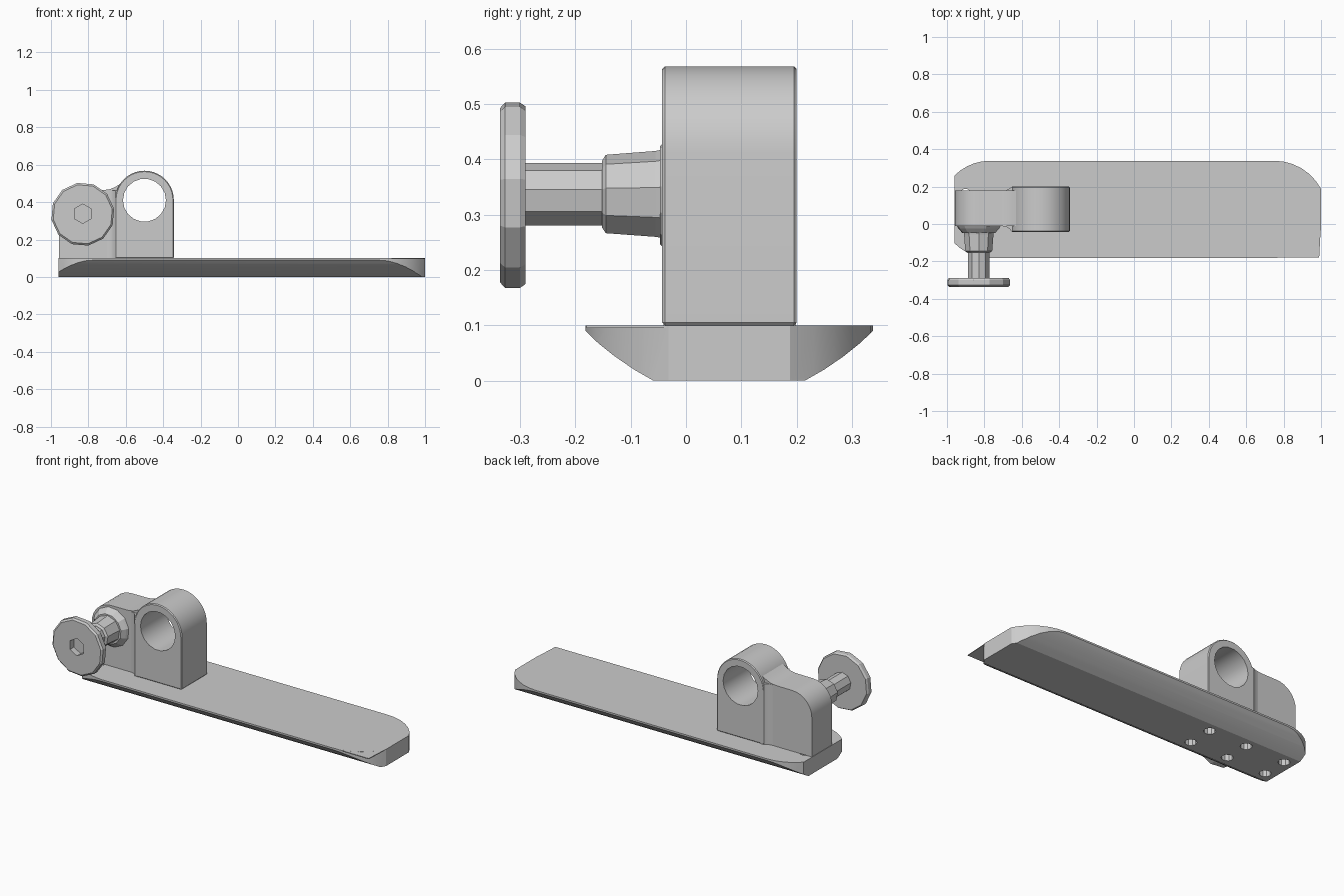
import bpy, bmesh, math
from mathutils import Vector

if "Cube" in bpy.data.objects:
    bpy.data.objects.remove(bpy.data.objects["Cube"])


def prism(name, pts, axis, a, b):
    """Extrude a closed 2D outline along an axis: x uses (y,z), y uses (x,z), z uses (x,y)."""
    place = {'x': lambda p, t: (t, p[0], p[1]),
             'y': lambda p, t: (p[0], t, p[1]),
             'z': lambda p, t: (p[0], p[1], t)}[axis]
    bm = bmesh.new()
    lo = [bm.verts.new(place(p, a)) for p in pts]
    hi = [bm.verts.new(place(p, b)) for p in pts]
    n = len(pts)
    bm.faces.new(lo)
    bm.faces.new(hi)
    for i in range(n):
        j = (i + 1) % n
        bm.faces.new((lo[i], lo[j], hi[j], hi[i]))
    return finish(name, bm)


def finish(name, bm):
    bmesh.ops.recalc_face_normals(bm, faces=bm.faces)
    me = bpy.data.meshes.new(name)
    bm.to_mesh(me)
    bm.free()
    ob = bpy.data.objects.new(name, me)
    bpy.context.collection.objects.link(ob)
    return ob


def arc(cx, cy, r, a0, a1, n):
    return [(cx + r * math.cos(math.radians(a0 + (a1 - a0) * i / n)),
             cy + r * math.sin(math.radians(a0 + (a1 - a0) * i / n))) for i in range(n + 1)]


def circle(cx, cy, r, n, start=0):
    return arc(cx, cy, r, start, start + 360, n)[:-1]


def boolean(ob, cutter, op='DIFFERENCE'):
    m = ob.modifiers.new(op.lower(), 'BOOLEAN')
    m.object, m.operation, m.solver = cutter, op, 'EXACT'
    bpy.context.view_layer.objects.active = ob
    bpy.ops.object.modifier_apply(modifier=m.name)
    bpy.data.objects.remove(cutter)


def lathe(name, profile, cx, cz, n):
    """Closed solid of revolution about a y-parallel axis; profile is (y, radius)."""
    bm = bmesh.new()
    rings = [[bm.verts.new((x, y, z)) for x, z in circle(cx, cz, r, n, 10)] for y, r in profile]
    for r0, r1 in zip(rings, rings[1:]):
        for i in range(n):
            j = (i + 1) % n
            bm.faces.new((r0[i], r0[j], r1[j], r1[i]))
    bm.faces.new(rings[0])
    bm.faces.new(rings[-1])
    return finish(name, bm)


def smooth(ob, angle=25):
    bpy.ops.object.select_all(action='DESELECT')
    ob.select_set(True)
    bpy.context.view_layer.objects.active = ob
    bpy.ops.object.shade_smooth_by_angle(angle=math.radians(angle))


MID = 0.078  # mirror line of the base plate in y

# Base plate: curved-belly section trimmed by an outline with rounded corners
half = [(0.215, 0), (0.25, 0.02), (0.285, 0.044), (0.315, 0.068), (0.338, 0.09), (0.338, 0.1)]
section = half + [(2 * MID - y, z) for y, z in reversed(half)]
plate = prism("base_plate", section, 'x', -1.2, 1.2)
back = arc(0.75, 0.055, 0.283, 28, 90, 6) + arc(-0.77, 0.07, 0.268, 90, 135, 5) + [(-0.96, 0.215)]
outline = back + [(x, 2 * MID - y) for x, y in reversed(back)]
boolean(plate, prism("outline_cutter", outline, 'z', -0.1, 0.2), 'INTERSECT')

# Screw holes on the underside
for x in (-0.39, -0.64, -0.9):
    for y in (0.0, 0.155):
        boolean(plate, prism("hole_cutter", circle(x, y, 0.033, 10), 'z', -0.1, 0.2))
smooth(plate)

# Thin pointed lip at the front right corner of the plate
prism("corner_lip", [(0.75, -0.18), (0.99, -0.18), (0.998, -0.03)], 'z', 0.095, 0.0998)

# Tall arched block with a round through bore
arch = [(-0.657, 0.1), (-0.343, 0.1)] + arc(-0.5, 0.411, 0.157, 0, 180, 20)
tall = prism("tall_bore_block", arch, 'y', -0.043, 0.2)
bev = tall.modifiers.new("bevel", 'BEVEL')
bev.width, bev.segments, bev.limit_method, bev.angle_limit = 0.005, 1, 'ANGLE', math.radians(40)
bpy.context.view_layer.objects.active = tall
bpy.ops.object.modifier_apply(modifier=bev.name)
boolean(tall, prism("bore_cutter", circle(-0.5, 0.41, 0.115, 18), 'y', -0.3, 0.4))
smooth(tall)

# Lower side block, filleted into the tall block
side = ([(-0.63, 0.1), (-0.63, 0.497), (-0.655, 0.482), (-0.685, 0.469), (-0.72, 0.464)]
        + arc(-0.83, 0.335, 0.128, 90, 180, 8) + [(-0.958, 0.1)])
smooth(prism("side_block", side, 'y', -0.012, 0.18))

# Vertical fillets where the two blocks meet
fil = [(-0.70, 0.18), (-0.68, 0.183), (-0.665, 0.19), (-0.655, 0.199), (-0.63, 0.199)]
fil += [(x, -0.012 - (y - 0.18) * 1.5) for x, y in reversed(fil)]
smooth(prism("block_fillet", fil, 'z', 0.1, 0.462))

# Clamp screw: boss, tapered collar and shaft
lathe("screw_boss", [(0.0, 0.125), (-0.025, 0.11), (-0.047, 0.09)], -0.83, 0.335, 12)
lathe("screw_collar", [(-0.03, 0.085), (-0.055, 0.08), (-0.145, 0.073), (-0.152, 0.062)],
      -0.83, 0.335, 9)
lathe("screw_shaft", [(-0.14, 0.058), (-0.3, 0.058)], -0.83, 0.335, 9)

# Round knob with a faceted socket
knob = lathe("clamp_knob", [(-0.29, 0.163), (-0.3, 0.17), (-0.327, 0.17), (-0.336, 0.16)],
             -0.83, 0.335, 12)
boolean(knob, prism("socket_cutter", circle(-0.83, 0.338, 0.052, 6, 30), 'y', -0.4, -0.3))
